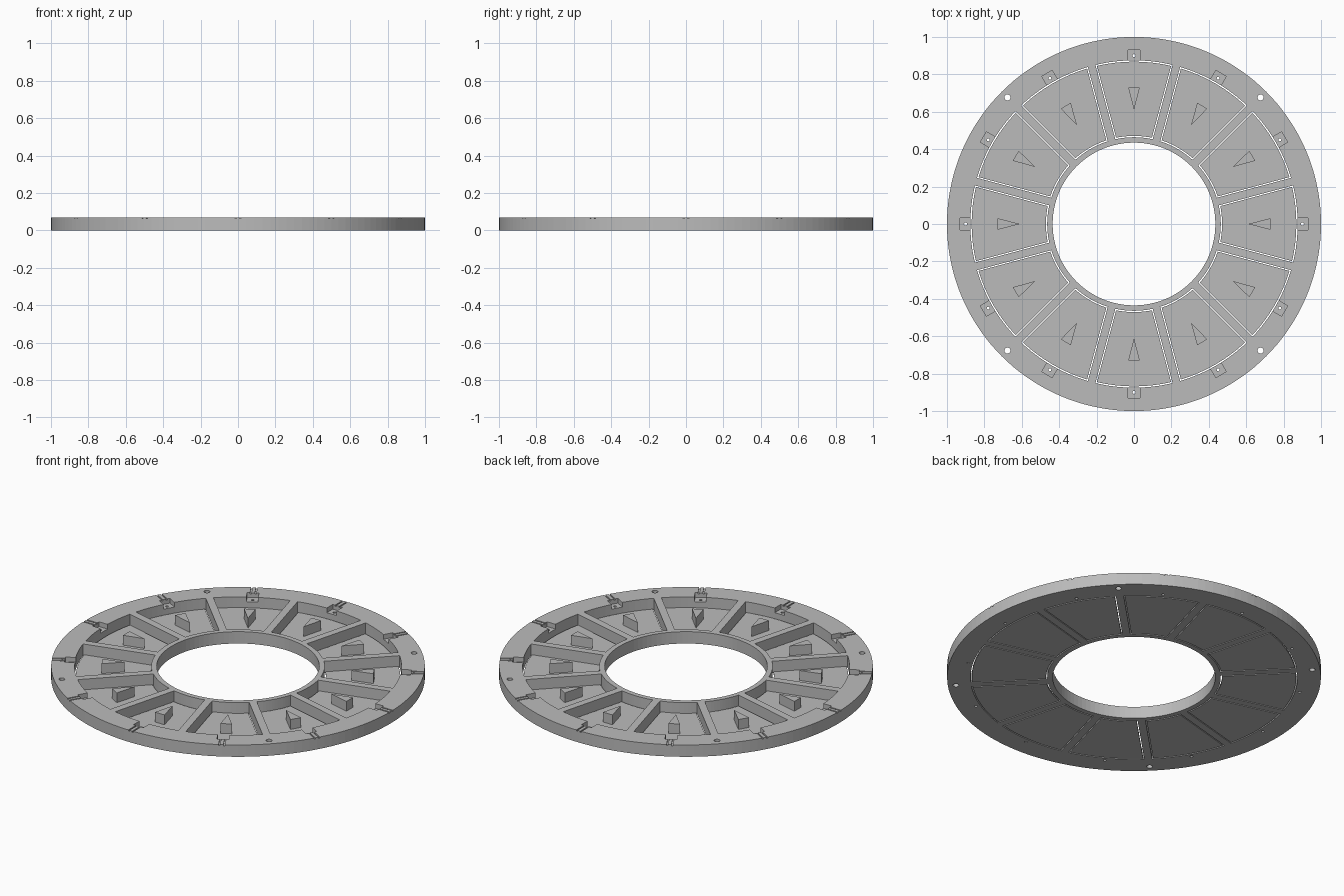
import bpy, bmesh
from math import sin, cos, asin, radians, tau
from mathutils import Matrix

cube = bpy.data.objects.get("Cube")
if cube:
    bpy.data.objects.remove(cube, do_unlink=True)

HEIGHT, FLOOR = 0.07, 0.01
COUNT = 12

grey = bpy.data.materials.new("mid grey")
grey.use_nodes = True
colour = (0.5, 0.5, 0.5, 1)
grey.diffuse_color = colour
grey.node_tree.nodes["Principled BSDF"].inputs["Base Color"].default_value = colour


def circle(radius, n, cx=0, cy=0):
    return [(cx + radius * cos(tau * i / n), cy + radius * sin(tau * i / n)) for i in range(n)]


def rect(x0, x1, y0, y1):
    return [(x0, y0), (x1, y0), (x1, y1), (x0, y1)]


def sector(r_in, r_out, rib, n=12):
    """Pocket outline whose sides run parallel to the ribs."""
    points = []
    for r, sign in ((r_out, 1), (r_in, -1)):
        a = radians(180 / COUNT) - asin(rib / r)
        points += [(r * cos(t), r * sin(t)) for t in
                   (sign * a * (2 * i / n - 1) for i in range(n + 1))]
    return points


def prisms(name, outlines, z0, z1, angles=(0,)):
    """Extrude each outline upward and repeat it round the centre."""
    bm = bmesh.new()
    for angle in angles:
        spin = Matrix.Rotation(radians(angle), 4, 'Z')
        for outline in outlines:
            low = [bm.verts.new((x, y, z0)) for x, y in outline]
            top = [bm.verts.new((x, y, z1)) for x, y in outline]
            bm.faces.new(low[::-1])
            bm.faces.new(top)
            for i in range(len(low)):
                j = (i + 1) % len(low)
                bm.faces.new((low[i], low[j], top[j], top[i]))
            bmesh.ops.transform(bm, matrix=spin, verts=low + top)
    mesh = bpy.data.meshes.new(name)
    bm.to_mesh(mesh)
    bm.free()
    mesh.materials.append(grey)
    obj = bpy.data.objects.new(name, mesh)
    bpy.context.collection.objects.link(obj)
    return obj


def cut(target, cutter):
    cutter.hide_render = True
    mod = target.modifiers.new("cut", 'BOOLEAN')
    mod.operation, mod.solver, mod.object = 'DIFFERENCE', 'EXACT', cutter
    bpy.context.view_layer.objects.active = target
    bpy.ops.object.modifier_apply(modifier=mod.name)
    bpy.data.objects.remove(cutter, do_unlink=True)


stations = [i * 360 / COUNT for i in range(COUNT)]

# Ring with open pockets, leaving ribs between the two rims
ring = prisms("ring_frame", [circle(1, 144)], 0, HEIGHT)
cut(ring, prisms("bore_cutter", [circle(0.435, 96)], -0.1, 0.2))
cut(ring, prisms("pocket_cutter", [sector(0.464, 0.875, 0.021)], -0.1, 0.2, stations))

# Notches behind each pocket, with pin holes and twin wire grooves
cut(ring, prisms("notch_cutter", [rect(0.85, 0.93, -0.032, 0.032)], 0.042, 0.2, stations))
cut(ring, prisms("pin_hole_cutter", [circle(0.008, 12, 0.9)], -0.1, 0.2, stations))
grooves = [rect(0.92, 1.05, y - 0.004, y + 0.004) for y in (-0.013, 0.013)]
cut(ring, prisms("groove_cutter", grooves, 0.063, 0.2, stations))

# Four mounting holes
cut(ring, prisms("bolt_hole_cutter", [circle(0.016, 20, 0.957)], -0.1, 0.2, (45, 135, 225, 315)))

# Loose floor panels, set in the pockets with a narrow gap
prisms("floor_panels", [sector(0.471, 0.868, 0.027)], 0, FLOOR, stations)

# Pointed blocks aiming at the centre
prisms("wedge_blocks", [[(0.61, 0), (0.73, -0.031), (0.73, 0.031)]], FLOOR, HEIGHT - 0.002, stations)
